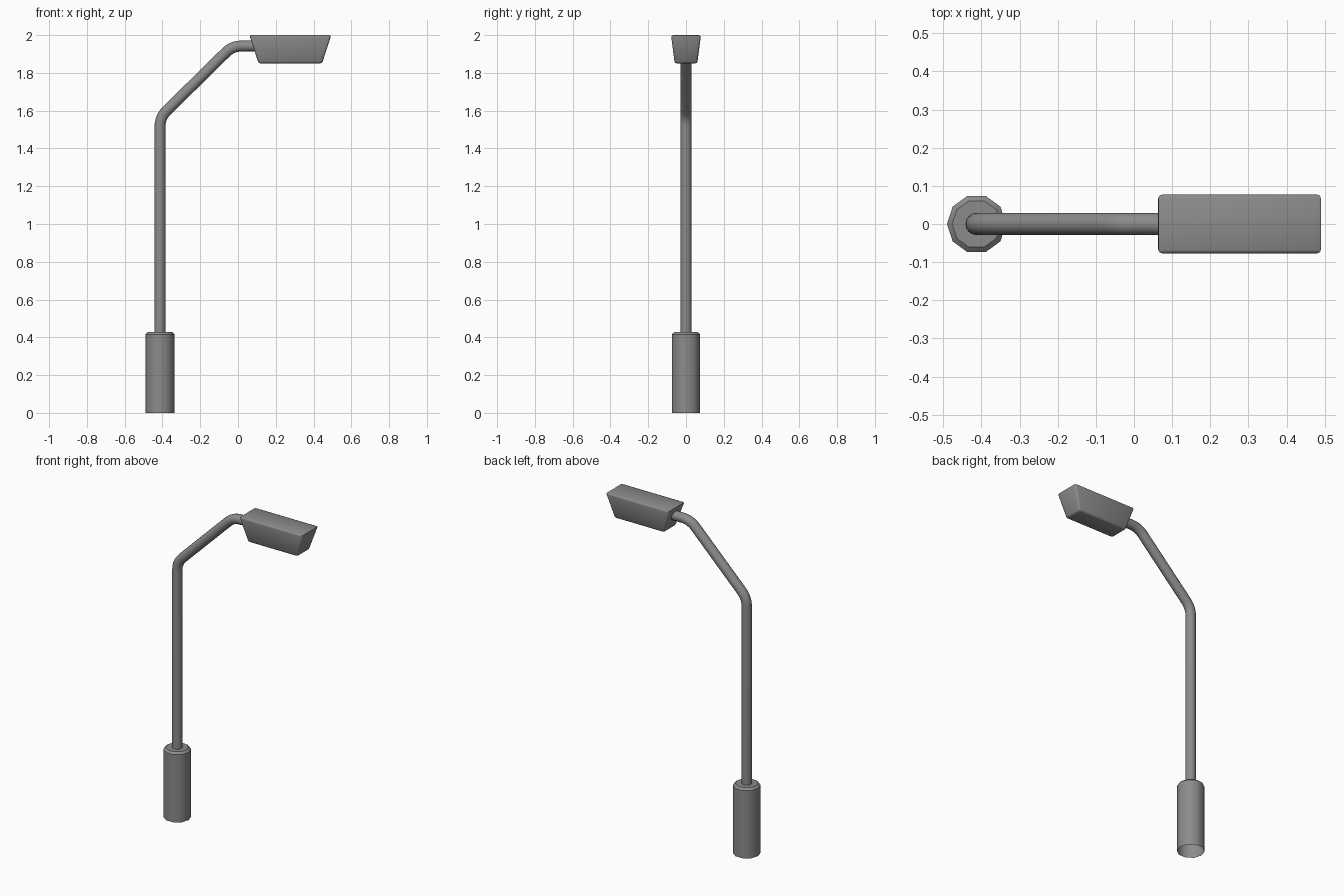
import bpy, bmesh, math
from mathutils import Vector

if "Cube" in bpy.data.objects:
    bpy.data.objects.remove(bpy.data.objects["Cube"])

POLE_X = -0.413

# Dark grey paint for every part
paint = bpy.data.materials.new("dark_grey")
paint.diffuse_color = (0.26, 0.26, 0.26, 1)
paint.use_nodes = True
paint.node_tree.nodes["Principled BSDF"].inputs["Base Color"].default_value = paint.diffuse_color


def smooth(ob, angle):
    ob.data.materials.append(paint)
    bpy.ops.object.select_all(action='DESELECT')
    ob.select_set(True)
    bpy.context.view_layer.objects.active = ob
    bpy.ops.object.shade_smooth_by_angle(angle=math.radians(angle))


def finish(name, bm, angle):
    bmesh.ops.recalc_face_normals(bm, faces=bm.faces)
    mesh = bpy.data.meshes.new(name)
    bm.to_mesh(mesh)
    bm.free()
    ob = bpy.data.objects.new(name, mesh)
    bpy.context.collection.objects.link(ob)
    smooth(ob, angle)


# Base: ten-sided sleeve, chamfered top, open underneath
bm = bmesh.new()
rings = []
for r, z in [(0.0775, 0.0), (0.0775, 0.416), (0.064, 0.428)]:
    rings.append([bm.verts.new((POLE_X + r * math.cos(i * math.tau / 10),
                                r * math.sin(i * math.tau / 10), z)) for i in range(10)])
for a, b in zip(rings, rings[1:]):
    for i in range(10):
        j = (i + 1) % 10
        bm.faces.new((a[i], a[j], b[j], b[i]))
bm.faces.new(rings[-1])
finish("base_sleeve", bm, 40)

# Pole: bent tube with rounded elbows
corners = [Vector((POLE_X, 0, 0.42)), Vector((POLE_X, 0, 1.565)),
           Vector((-0.03, 0, 1.942)), Vector((0.13, 0, 1.942))]
path = [corners[0]]
for p, c, n in zip(corners, corners[1:], corners[2:]):
    s = c + (p - c).normalized() * 0.05
    e = c + (n - c).normalized() * 0.05
    for k in range(7):
        t = k / 6
        path.append(s * (1 - t) ** 2 + c * 2 * t * (1 - t) + e * t * t)
path.append(corners[-1])
curve = bpy.data.curves.new("pole", 'CURVE')
curve.dimensions = '3D'
curve.bevel_depth = 0.029
curve.bevel_resolution = 6
curve.use_fill_caps = True
spline = curve.splines.new('POLY')
spline.points.add(len(path) - 1)
for pt, co in zip(spline.points, path):
    pt.co = (*co, 1)
pole = bpy.data.objects.new("pole", curve)
bpy.context.collection.objects.link(pole)
bpy.ops.object.select_all(action='DESELECT')
pole.select_set(True)
bpy.context.view_layer.objects.active = pole
bpy.ops.object.convert(target='MESH')
smooth(bpy.context.view_layer.objects.active, 40)

# Lamp head: box tapering downwards with softened edges
bm = bmesh.new()
bmesh.ops.create_cube(bm, size=2)
for v in bm.verts:
    top = v.co.z > 0
    v.co = (0.277 + v.co.x * (0.217 if top else 0.168),
            v.co.y * (0.079 if top else 0.06),
            2.0 if top else 1.85)
bmesh.ops.bevel(bm, geom=bm.edges[:], offset=0.011, segments=2,
                profile=0.5, affect='EDGES')
finish("lamp_head", bm, 50)
